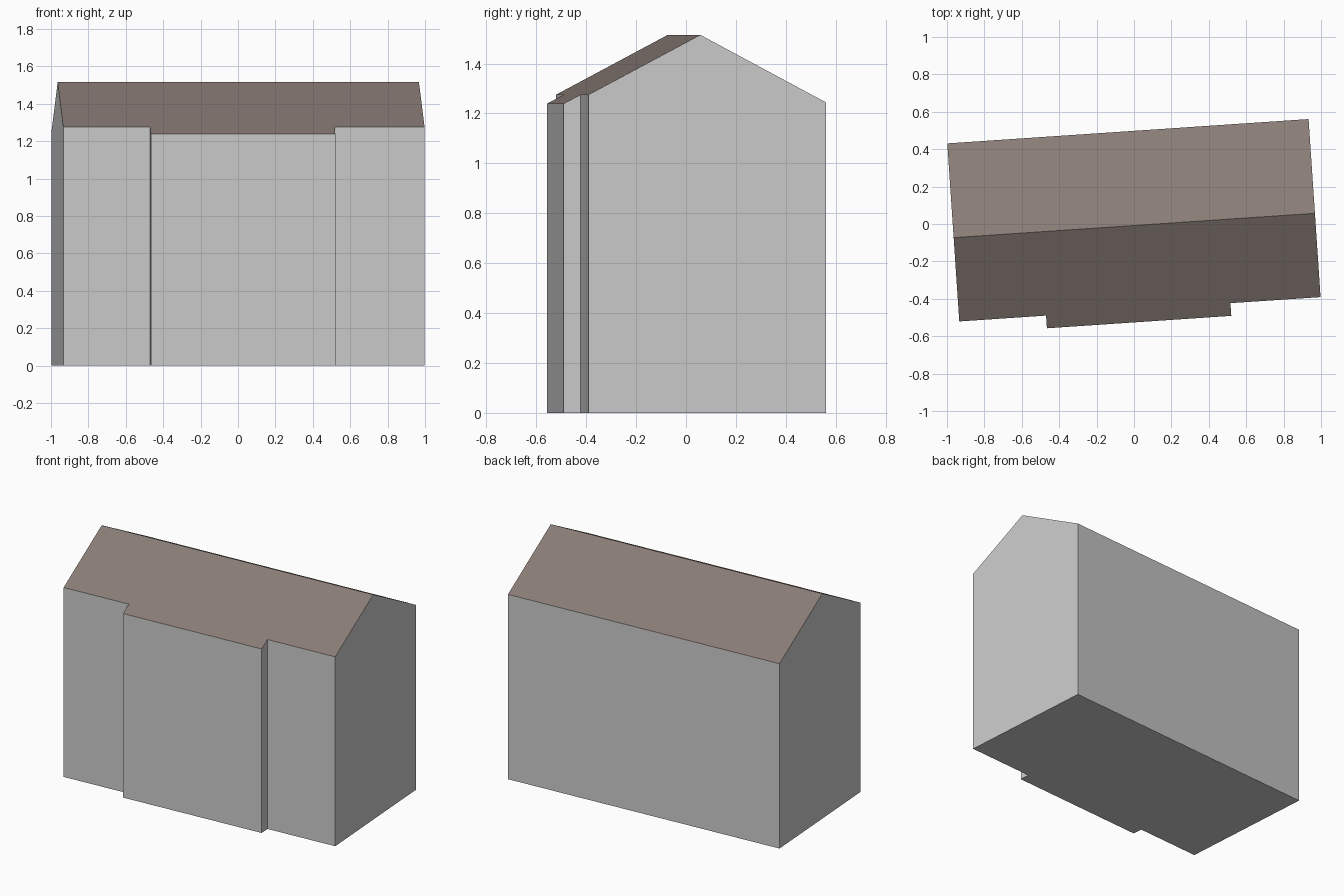
import bpy, bmesh, math
from mathutils import Matrix, Vector

if "Cube" in bpy.data.objects:
    bpy.data.objects.remove(bpy.data.objects["Cube"])

RIDGE_Y, RIDGE_Z = -0.008, 1.515
FRONT_SLOPE, BACK_SLOPE = 0.534, 0.536
ANGLE = math.atan2(0.13, 1.93)


def material(name, rgb):
    m = bpy.data.materials.new(name)
    m.diffuse_color = (*rgb, 1)
    m.use_nodes = True
    m.node_tree.nodes["Principled BSDF"].inputs["Base Color"].default_value = m.diffuse_color
    return m


# footprint with the shallow front bay, before turning the house
footprint = [(-0.967, 0.497), (-0.967, -0.457), (-0.502, -0.457), (-0.502, -0.525),
             (0.486, -0.525), (0.486, -0.457), (0.969, -0.457), (0.969, 0.497)]

bm = bmesh.new()
base = bm.faces.new([bm.verts.new((x, y, 0)) for x, y in footprint])
ext = bmesh.ops.extrude_face_region(bm, geom=[base], use_keep_orig=True)
bmesh.ops.translate(bm, vec=(0, 0, 1),
                    verts=[g for g in ext["geom"] if isinstance(g, bmesh.types.BMVert)])

# ridge line, then lift the top into two roof slopes
bmesh.ops.bisect_plane(bm, geom=bm.verts[:] + bm.edges[:] + bm.faces[:],
                       plane_co=Vector((0, RIDGE_Y, 0)), plane_no=Vector((0, 1, 0)))
for v in bm.verts:
    if v.co.z > 0.5:
        d = v.co.y - RIDGE_Y
        v.co.z = RIDGE_Z - abs(d) * (BACK_SLOPE if d > 0 else FRONT_SLOPE)
bmesh.ops.recalc_face_normals(bm, faces=bm.faces[:])
bm.normal_update()

# upward faces are roof, the rest is wall
for f in bm.faces:
    f.material_index = 1 if f.normal.z > 0.5 else 0

bmesh.ops.transform(bm, matrix=Matrix.Rotation(ANGLE, 4, 'Z'), verts=bm.verts[:])
mesh = bpy.data.meshes.new("gabled_house")
bm.to_mesh(mesh)
bm.free()
mesh.materials.append(material("light grey wall", (0.6, 0.6, 0.6)))
mesh.materials.append(material("brown roof", (0.25, 0.2, 0.18)))
bpy.context.collection.objects.link(bpy.data.objects.new("gabled_house", mesh))
